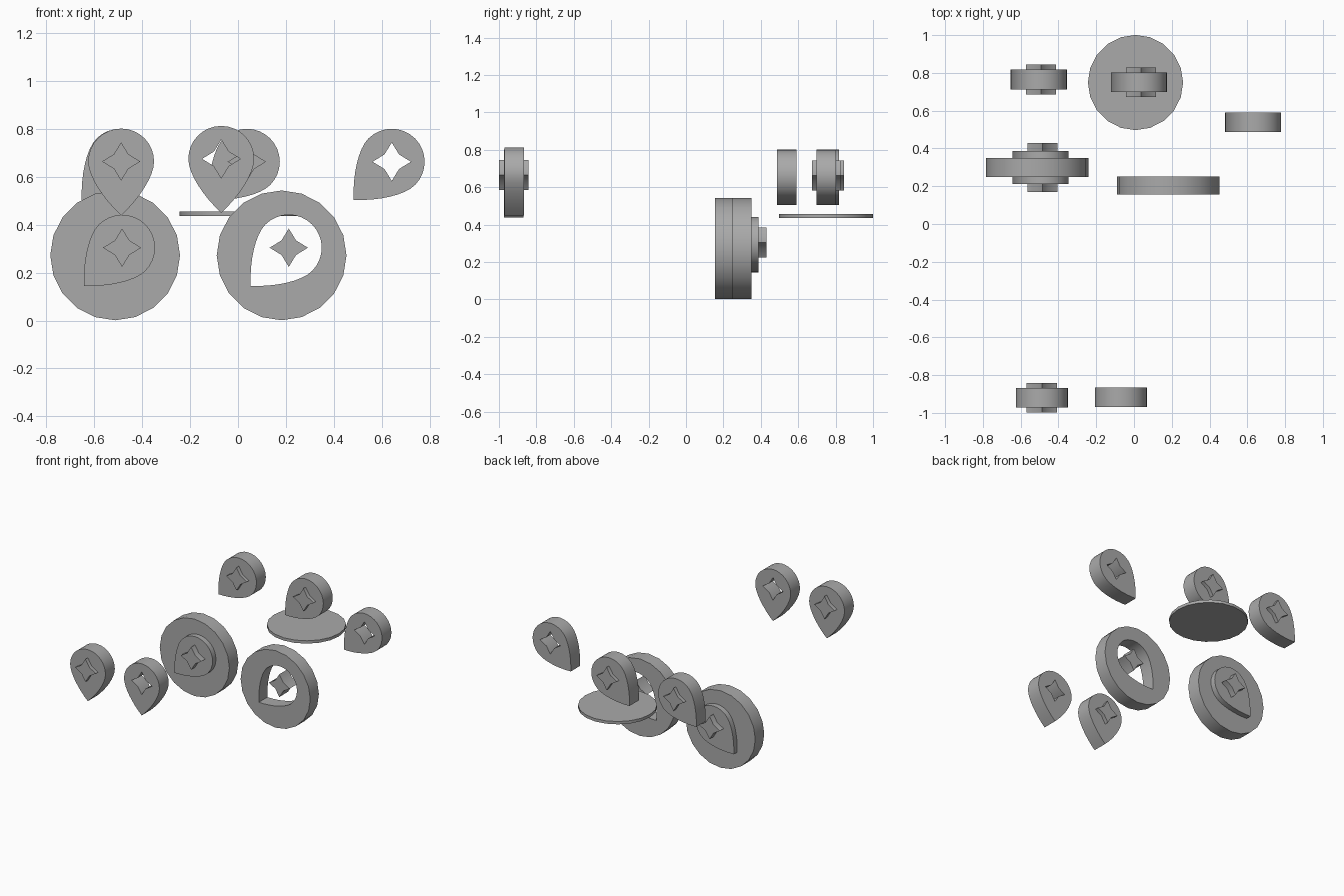
import bpy, bmesh
from math import sin, cos, pi, radians
from mathutils import Matrix, Vector

cube = bpy.data.objects.get("Cube")
if cube:
    bpy.data.objects.remove(cube, do_unlink=True)

grey = bpy.data.materials.new("plain_grey")
grey.use_nodes = True
grey.diffuse_color = (0.4, 0.4, 0.4, 1)
grey.node_tree.nodes["Principled BSDF"].inputs["Base Color"].default_value = (0.4, 0.4, 0.4, 1)


# Outlines in the plane of the part
def circle(radius, sides=20):
    return [Vector((radius * cos(2 * pi * i / sides), radius * sin(2 * pi * i / sides)))
            for i in range(sides)]


def star(radius=0.08, inner=0.043):
    return [Vector((cos(i * pi / 4), sin(i * pi / 4))) * (inner if i % 2 else radius)
            for i in range(8)]


def drop(turn=0, r=0.1375, steps=8):
    # Round top, then bulging sides that meet in a point below
    arc = [Vector((r * cos(pi * i / 16), r * sin(pi * i / 16))) for i in range(17)]
    ctrl = [Vector(p) * r for p in ((1, 0), (1, -0.45), (0.55, -1.13), (0, -1.64))]
    side = []
    for i in range(1, steps + 1):
        t = i / steps
        u = 1 - t
        side.append(ctrl[0] * u**3 + ctrl[1] * 3 * u * u * t + ctrl[2] * 3 * u * t * t + ctrl[3] * t**3)
    left = [Vector((-p.x, p.y)) for p in side]
    outline = arc + left + side[-2::-1]
    rot = Matrix.Rotation(radians(turn), 2)
    return [rot @ p for p in outline]


def moved(outline, dx, dz):
    return [p + Vector((dx, dz)) for p in outline]


# Filled outline (inner outlines become holes) extruded to a solid
def plate(name, outlines, depth, location, upright=True):
    curve = bpy.data.curves.new(name, "CURVE")
    curve.dimensions = "2D"
    curve.fill_mode = "BOTH"
    curve.extrude = depth / 2
    for outline in outlines:
        spline = curve.splines.new("POLY")
        spline.points.add(len(outline) - 1)
        for point, p in zip(spline.points, outline):
            point.co = (p.x, p.y, 0, 1)
        spline.use_cyclic_u = True
    obj = bpy.data.objects.new(name, curve)
    bpy.context.collection.objects.link(obj)
    bpy.ops.object.select_all(action="DESELECT")
    obj.select_set(True)
    bpy.context.view_layer.objects.active = obj
    bpy.ops.object.convert(target="MESH")
    obj = bpy.context.object
    bm = bmesh.new()
    bm.from_mesh(obj.data)
    bmesh.ops.remove_doubles(bm, verts=bm.verts, dist=0.0001)
    bmesh.ops.recalc_face_normals(bm, faces=bm.faces)
    bm.to_mesh(obj.data)
    bm.free()
    obj.data.materials.clear()
    obj.data.materials.append(grey)
    obj.location = location
    if upright:
        obj.rotation_euler.x = pi / 2
    bpy.ops.object.shade_smooth_by_angle(angle=radians(30))
    return obj


THIN, THICK = 0.104, 0.157
TURN = -45

# Drops with a star standing proud on both faces
for name, turn, place in (("front_drop", 0, (-0.488, -0.92, 0.664)),
                          ("back_drop", TURN, (-0.493, 0.765, 0.663)),
                          ("disc_drop", TURN, (0.037, 0.751, 0.663))):
    plate(name, [drop(turn)], THIN, place)
    plate(name + "_star", [star()], THICK, place)

# Drops with a star cut through
plate("front_cut_drop", [drop(), star()], THIN, (-0.07, -0.918, 0.675))
plate("back_cut_drop", [drop(TURN), star()], THIN, (0.642, 0.539, 0.663))

# Thin level disc
plate("level_disc", [circle(0.252)], 0.02, (0.008, 0.749, 0.446), upright=False)

# Wheel with a raised drop and star
plate("solid_wheel", [circle(0.271)], 0.1, (-0.513, 0.3, 0.272))
plate("wheel_drop", [drop(TURN)], 0.175, (-0.484, 0.3, 0.304))
plate("wheel_star", [star()], 0.26, (-0.484, 0.3, 0.304))

# Wheel with a drop cut through and a star left inside
plate("open_wheel", [circle(0.271), moved(drop(TURN), 0.03, 0.032)], 0.096, (0.182, 0.204, 0.272))
plate("open_wheel_star", [star()], 0.096, (0.212, 0.204, 0.304))
